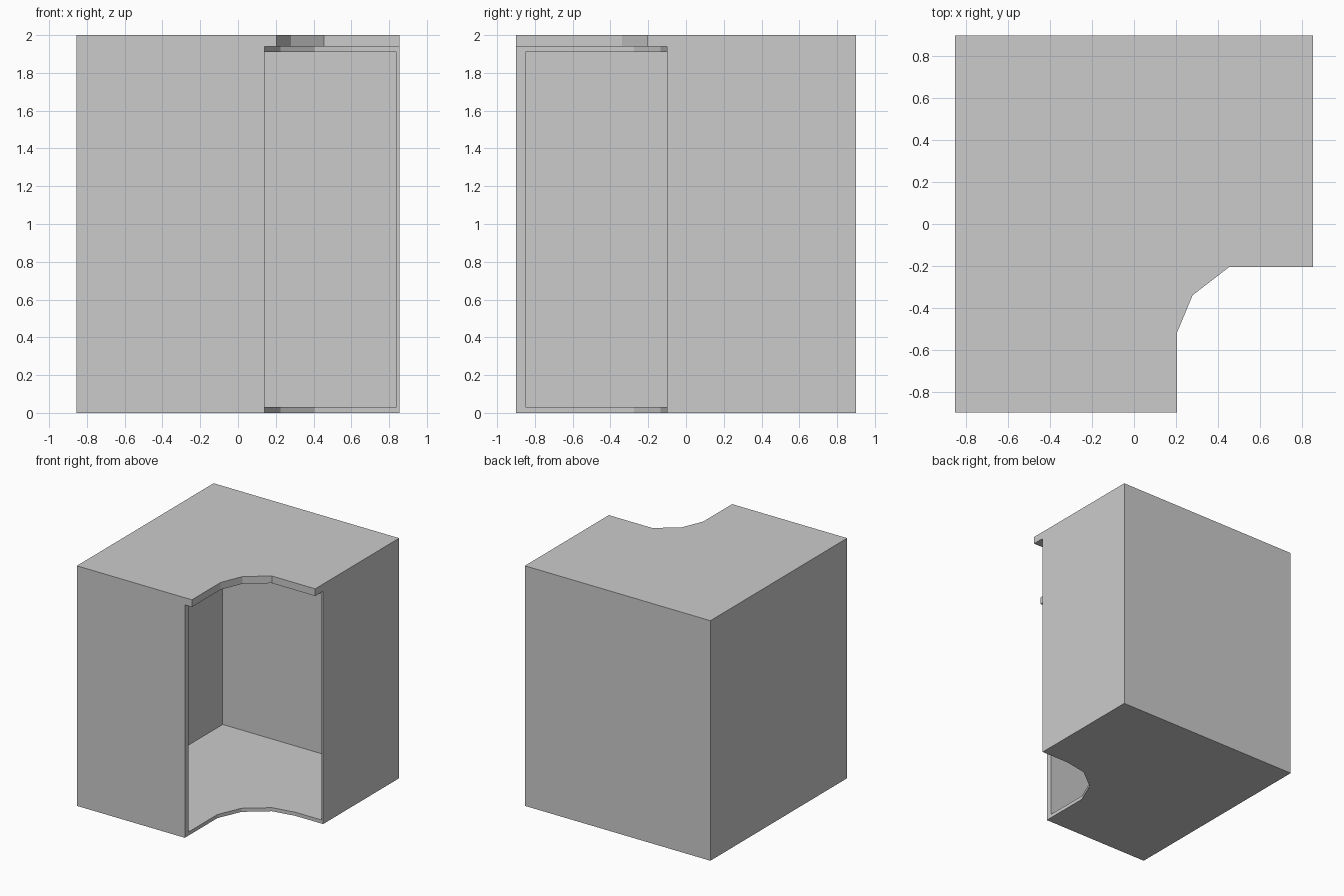
import bpy
import bmesh

if "Cube" in bpy.data.objects:
    bpy.data.objects.remove(bpy.data.objects["Cube"])


def slab(name, outline, z0, z1):
    """Extrude a plan outline (counter-clockwise) between two heights."""
    bm = bmesh.new()
    face = bm.faces.new([bm.verts.new((x, y, z0)) for x, y in outline])
    ext = bmesh.ops.extrude_face_region(bm, geom=[face], use_keep_orig=True)
    top = [v for v in ext["geom"] if isinstance(v, bmesh.types.BMVert)]
    bmesh.ops.translate(bm, verts=top, vec=(0, 0, z1 - z0))
    bmesh.ops.recalc_face_normals(bm, faces=bm.faces)
    mesh = bpy.data.meshes.new(name)
    bm.to_mesh(mesh)
    bm.free()
    obj = bpy.data.objects.new(name, mesh)
    bpy.context.collection.objects.link(obj)
    return obj


W, D = 0.855, 0.90          # half width and half depth
BACK = [(W, D), (-W, D), (-W, -D)]

# Worktop with a faceted concave corner
worktop = [(0.205, -D), (0.205, -0.52), (0.28, -0.34), (0.455, -0.205), (W, -0.205)]
slab("worktop", BACK + worktop, 1.94, 2.0)

# Floor and top panels share the curved cabinet front
front = [(0.14, -D), (0.14, -0.47), (0.225, -0.275), (0.405, -0.135),
         (0.60, -0.10), (W, -0.10)]
slab("floor_panel", BACK + front, 0.0, 0.03)
slab("top_panel", BACK + front, 1.91, 1.94)

# Continuous walls wrapping round the open interior
inner = [(0.14, -D), (0.14, -0.85), (-0.75, -0.85), (-0.75, 0.87),
         (0.84, 0.87), (0.84, -0.10), (W, -0.10)]
slab("cabinet_walls", BACK + inner, 0.03, 1.91)
